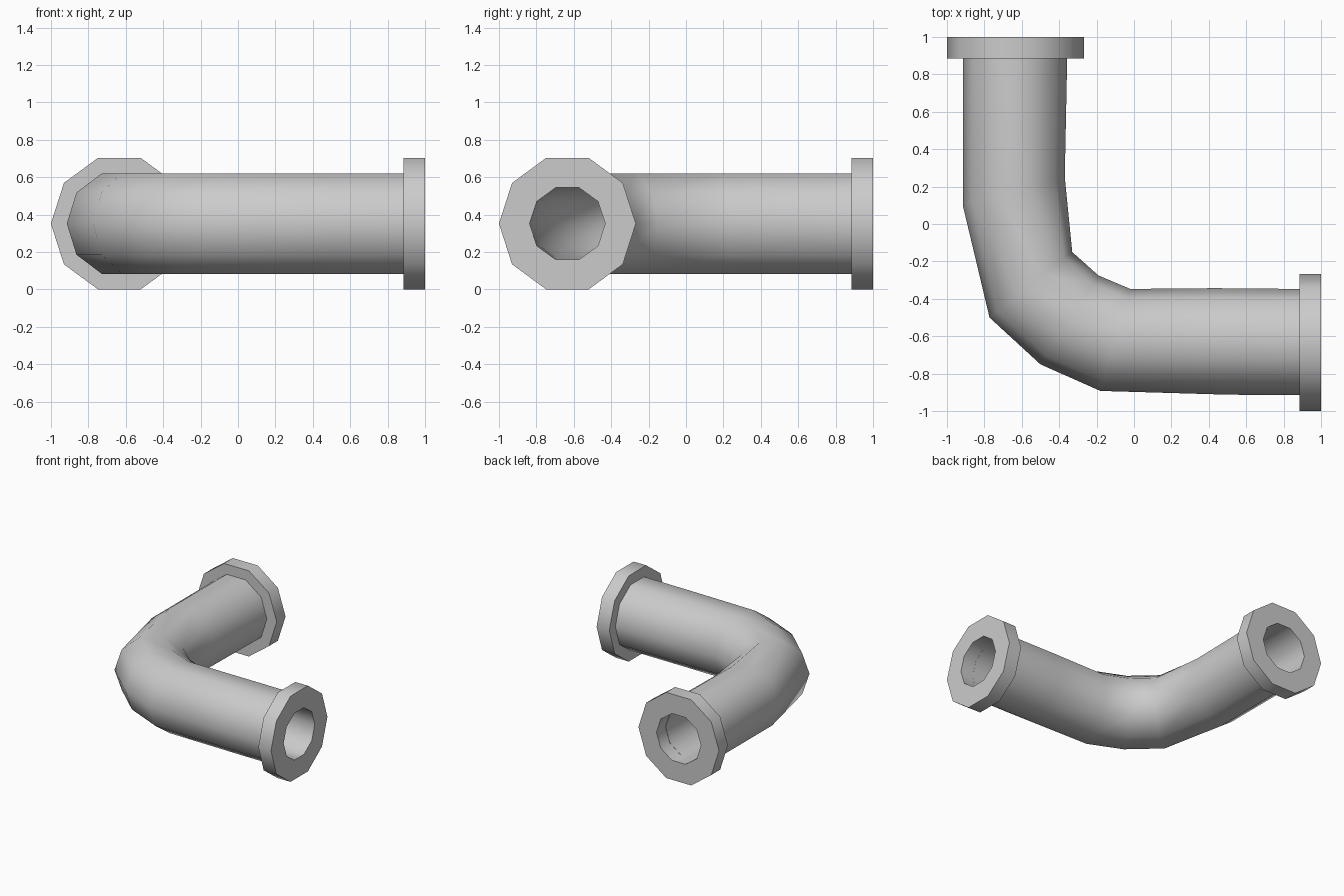
import bpy, bmesh, math
from mathutils import Vector

cube = bpy.data.objects.get("Cube")
if cube:
    bpy.data.objects.remove(cube)

SIDES = 10
MID_Z = 0.352

grey = bpy.data.materials.new("pipe grey")
grey.use_nodes = True
colour = (0.6, 0.6, 0.6, 1)
grey.diffuse_color = colour
grey.node_tree.nodes["Principled BSDF"].inputs["Base Color"].default_value = colour


def ring(bm, outer, inner, height, scale=1.0):
    """Ten-sided upright section spanning two plan points."""
    a, b = Vector(outer), Vector(inner)
    mid, half = (a + b) / 2, (a - b) / 2 * scale
    verts = []
    for i in range(SIDES):
        t = math.tau * i / SIDES
        p = mid + half * math.cos(t)
        verts.append(bm.verts.new((p.x, p.y, MID_Z + height * math.sin(t))))
    return verts


def build(name, sections):
    """Join sections (outer, inner, height, scale) into a closed hollow loop."""
    bm = bmesh.new()
    rings = [ring(bm, *s) for s in sections]
    for k, r in enumerate(rings):
        n = rings[(k + 1) % len(rings)]
        for i in range(SIDES):
            j = (i + 1) % SIDES
            bm.faces.new((r[i], r[j], n[j], n[i]))
    bmesh.ops.recalc_face_normals(bm, faces=bm.faces)
    mesh = bpy.data.meshes.new(name)
    bm.to_mesh(mesh)
    bm.free()
    mesh.materials.append(grey)
    obj = bpy.data.objects.new(name, mesh)
    bpy.context.collection.objects.link(obj)
    bpy.ops.object.select_all(action='DESELECT')
    obj.select_set(True)
    bpy.context.view_layer.objects.active = obj
    bpy.ops.object.shade_smooth_by_angle(angle=math.radians(45))
    return obj


# Bent pipe: outside and inside of the bend at each section
bend = [
    ((-0.915, 0.885), (-0.357, 0.885)),
    ((-0.915, 0.10), (-0.37, 0.25)),
    ((-0.772, -0.50), (-0.33, -0.15)),
    ((-0.50, -0.75), (-0.19, -0.275)),
    ((-0.18, -0.892), (-0.02, -0.347)),
    ((0.50, -0.912), (0.43, -0.343)),
    ((0.885, -0.915), (0.885, -0.347)),
]
outside = [(o, i, 0.283, 1.0) for o, i in bend]
bore = [(o, i, 0.202, 0.72) for o, i in reversed(bend)]
build("bent_pipe", outside + bore)

# End flanges with the bore running through them
R, RB, RZ = 0.366, 0.202, 0.37
C = -0.634


def flange(name, place):
    profile = [(0.885, R, RZ), (1.0, R, RZ), (1.0, RB, RB), (0.885, RB, RB)]
    build(name, [(place(C - r, d), place(C + r, d), h, 1.0) for d, r, h in profile])


flange("back_flange", lambda across, along: (across, along))
flange("left_flange", lambda across, along: (along, across))
